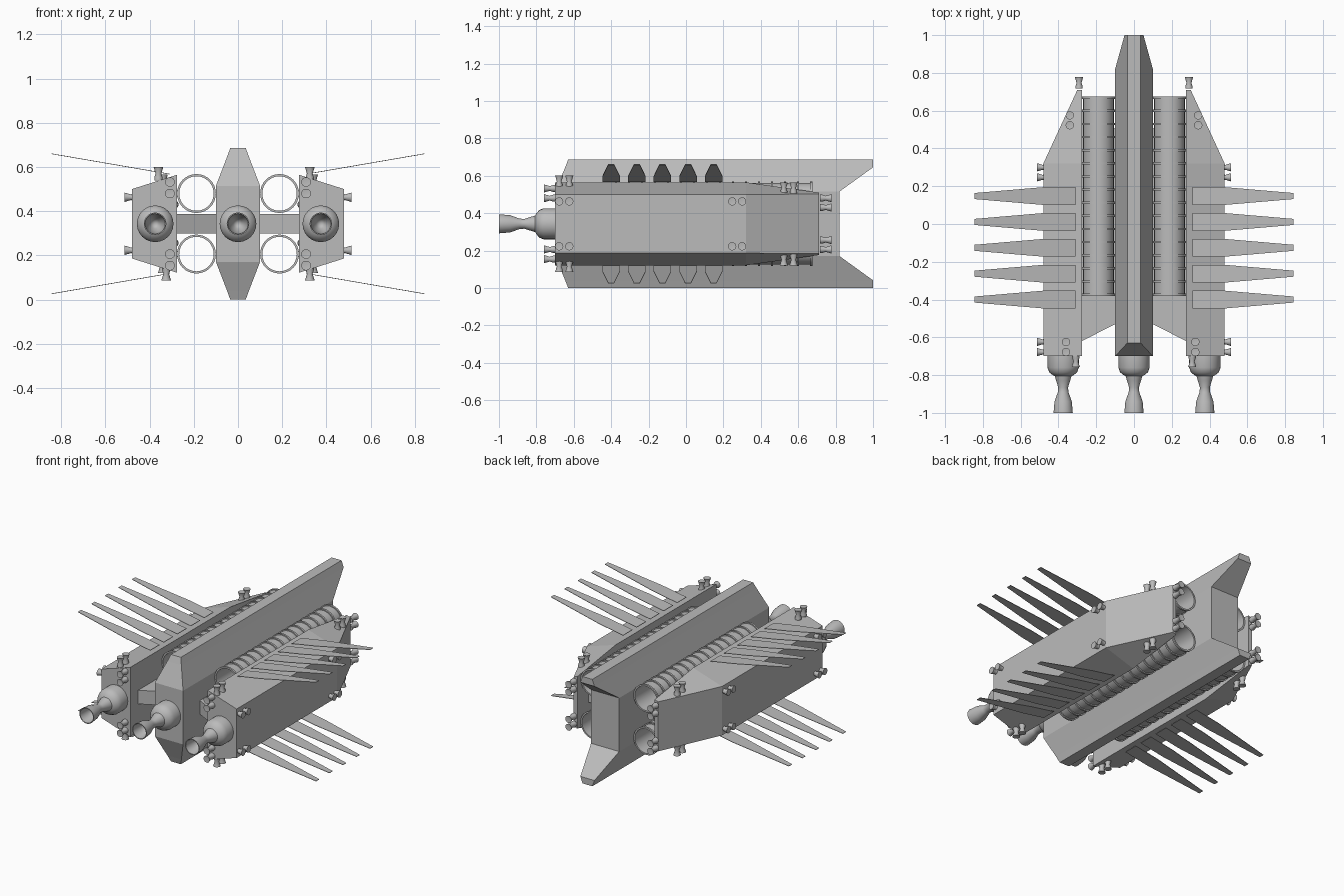
import bpy, bmesh, math
from mathutils import Vector

cube = bpy.data.objects.get("Cube")
if cube:
    bpy.data.objects.remove(cube)

grey = bpy.data.materials.new("hull_grey")
grey.use_nodes = True
colour = (0.5, 0.5, 0.5, 1)
grey.diffuse_color = colour
grey.node_tree.nodes["Principled BSDF"].inputs["Base Color"].default_value = colour


def finish(name, bm, smooth=False):
    bmesh.ops.recalc_face_normals(bm, faces=bm.faces)
    mesh = bpy.data.meshes.new(name)
    bm.to_mesh(mesh)
    bm.free()
    mesh.materials.append(grey)
    ob = bpy.data.objects.new(name, mesh)
    bpy.context.collection.objects.link(ob)
    if smooth:
        bpy.ops.object.select_all(action='DESELECT')
        ob.select_set(True)
        bpy.context.view_layer.objects.active = ob
        bpy.ops.object.shade_smooth_by_angle(angle=math.radians(35))
    return ob


def loft(name, sections):
    """Skin a row of matching closed sections and cap both ends."""
    bm = bmesh.new()
    rings = [[bm.verts.new(p) for p in s] for s in sections]
    n = len(rings[0])
    for a, b in zip(rings, rings[1:]):
        for i in range(n):
            j = (i + 1) % n
            bm.faces.new((a[i], a[j], b[j], b[i]))
    bm.faces.new(rings[0])
    bm.faces.new(rings[-1])
    return finish(name, bm)


def lathe(name, profile, origin, axis, segs=24, closed=False):
    """Spin (distance, radius) points about an axis from an origin."""
    bm = bmesh.new()
    pts = [bm.verts.new((r, 0, d)) for d, r in profile]
    pairs = list(zip(pts, pts[1:])) + ([(pts[-1], pts[0])] if closed else [])
    edges = [bm.edges.new(p) for p in pairs]
    bmesh.ops.spin(bm, geom=pts + edges, cent=(0, 0, 0), axis=(0, 0, 1),
                   angle=math.tau, steps=segs, use_merge=True)
    bmesh.ops.remove_doubles(bm, verts=bm.verts, dist=1e-5)
    ob = finish(name, bm, smooth=True)
    ob.location = origin
    ob.rotation_mode = 'QUATERNION'
    ob.rotation_quaternion = Vector(axis).to_track_quat('Z', 'Y')
    return ob


# Central keel: stacked rectangles (height, half width, front y, back y)
half = [(0.343, 0.1, -0.7, 0.82), (0.515, 0.1, -0.7, 0.82),
        (0.645, 0.05, -0.646, 1.0), (0.686, 0.035, -0.63, 1.0)]
levels = [(0.686 - z, w, f, b) for z, w, f, b in reversed(half[1:])] + half[1:]
loft("central_hull", [[(-w, f, z), (w, f, z), (w, b, z), (-w, b, z)]
                      for z, w, f, b in levels])

# Main engines: rounded tank, neck and hollow bell
engine = [(0, 0.083), (0.06, 0.083), (0.085, 0.074), (0.1, 0.055), (0.106, 0.044),
          (0.13, 0.037), (0.165, 0.026), (0.19, 0.028), (0.24, 0.046), (0.3, 0.051),
          (0.3, 0.046), (0.24, 0.04), (0.19, 0.022), (0.17, 0)]
for name, x in (("left", 0.375), ("centre", 0), ("right", -0.375)):
    lathe(name + "_engine", engine, (x, -0.7, 0.343), (0, -1, 0))

# Ribbed tube profile, hollow through its length
length, ribs = 1.055, 16
tube = []
for i in range(ribs):
    d = 0.006 + i * (length - 0.012) / (ribs - 1)
    tube += [(d - 0.006, 0.081), (d - 0.006, 0.088), (d + 0.006, 0.088), (d + 0.006, 0.081)]
tube += [(length, 0.078), (0, 0.078)]

# Small thruster: waisted nozzle with a closed mouth
jet = [(0, 0), (0, 0.019), (0.012, 0.019), (0.03, 0.013), (0.06, 0.022), (0.06, 0.019), (0.055, 0)]


def thruster(name, tip, axis):
    lathe(name, jet, Vector(tip) - 0.06 * Vector(axis), axis, segs=14)


for side, s in (("left", 1), ("right", -1)):
    # Side pod, tapering toward the back
    def pod_section(y, outer, top, shoulder):
        return [(s * 0.275, y, 0.686 - top), (s * 0.275, y, top),
                (s * outer, y, shoulder), (s * outer, y, 0.686 - shoulder)]
    loft(side + "_pod", [pod_section(-0.7, 0.48, 0.565, 0.5),
                         pod_section(0.32, 0.48, 0.565, 0.5),
                         pod_section(0.71, 0.3, 0.51, 0.502)])

    # Flat strut joining the pod to the hull
    outline = [(0.09, -0.525), (0.28, -0.622), (0.28, 0.6), (0.09, 0.5)]
    loft(side + "_strut", [[(s * x, y, z) for x, y in outline] for z in (0.3, 0.388)])

    for level, v in (("upper", 1), ("lower", -1)):
        label = side + "_" + level

        def height(z):
            return 0.343 + v * (z - 0.343)

        lathe(label + "_tube", tube, (s * 0.188, -0.38, height(0.48)), (0, 1, 0),
              segs=32, closed=True)

        # Radiator fins, angled away from the pod
        blade = [(0.31, -0.047), (0.48, -0.047), (0.845, -0.016),
                 (0.845, 0.016), (0.48, 0.047), (0.31, 0.047)]
        for i in range(5):
            yc = -0.4 + 0.137 * i
            loft(label + "_fin", [[(s * x, yc + y, height(0.568 + 0.172 * (x - 0.31)) + t)
                                   for x, y in blade] for t in (-0.0015, 0.0015)])

        # Thruster pairs facing up or down, outward, forward and back
        front_x = 0.36 if (s, v) == (-1, 1) else 0.325
        for x, z, ys in ((front_x, 0.6, (-0.678, -0.624)), (0.34, 0.565, (0.523, 0.575))):
            for y in ys:
                thruster(label + "_vertical_thruster", (s * x, y, height(z)), (0, 0, v))
        for y in (-0.678, -0.624, 0.247, 0.3):
            thruster(label + "_side_thruster", (s * 0.514, y, height(0.463)), (s, 0, 0))
        for z in (0.48, 0.532):
            thruster(label + "_front_thruster", (s * 0.308, -0.758, height(z)), (0, -1, 0))
        for z in (0.43, 0.48):
            thruster(label + "_back_thruster", (s * 0.291, 0.777, height(z)), (0, 1, 0))
